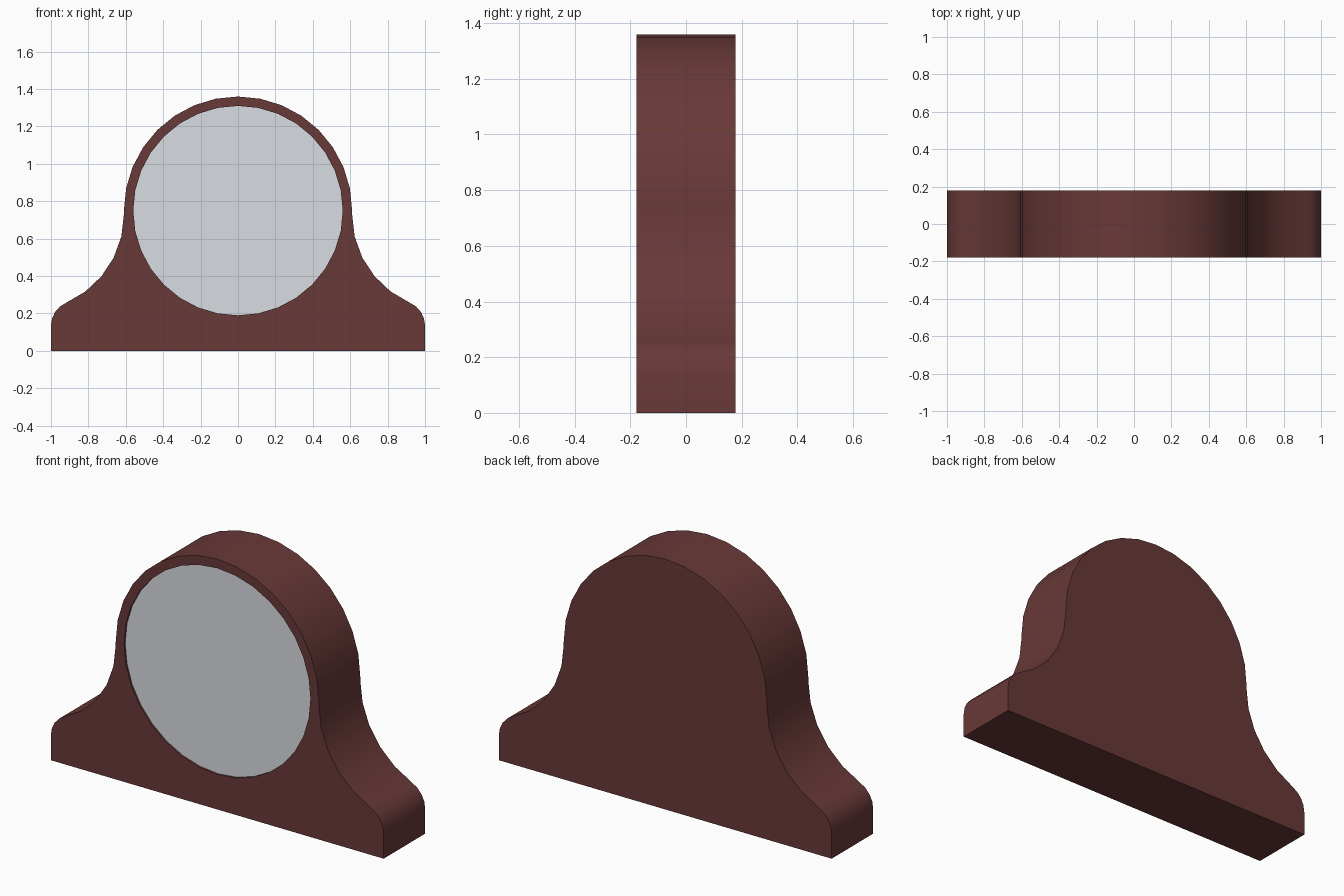
import bpy, bmesh, math
from mathutils import Vector

if "Cube" in bpy.data.objects:
    bpy.data.objects.remove(bpy.data.objects["Cube"])

HALF_DEPTH = 0.178
DIAL_Z = 0.75


def material(name, rgb):
    m = bpy.data.materials.new(name)
    m.diffuse_color = (*rgb, 1)
    m.use_nodes = True
    m.node_tree.nodes["Principled BSDF"].inputs["Base Color"].default_value = m.diffuse_color
    return m


def arc(cx, cz, r, start, end, steps):
    """Points along an arc in the xz plane, angles in degrees from +x."""
    angles = [math.radians(start + (end - start) * i / steps) for i in range(steps + 1)]
    return [(cx + r * math.cos(a), cz + r * math.sin(a)) for a in angles]


def extrude_profile(name, points, y0, y1, mat):
    """Solid made by pushing an xz outline from y0 to y1."""
    bm = bmesh.new()
    face = bm.faces.new([bm.verts.new((x, y0, z)) for x, z in points])
    out = bmesh.ops.extrude_face_region(bm, geom=[face])
    moved = [v for v in out["geom"] if isinstance(v, bmesh.types.BMVert)]
    bmesh.ops.translate(bm, verts=moved, vec=Vector((0, y1 - y0, 0)))
    bmesh.ops.recalc_face_normals(bm, faces=bm.faces)
    mesh = bpy.data.meshes.new(name)
    bm.to_mesh(mesh)
    bm.free()
    mesh.materials.append(mat)
    obj = bpy.data.objects.new(name, mesh)
    bpy.context.collection.objects.link(obj)
    return obj


def shade(obj):
    bpy.ops.object.select_all(action="DESELECT")
    obj.select_set(True)
    bpy.context.view_layer.objects.active = obj
    bpy.ops.object.shade_smooth_by_angle(angle=math.radians(30))


wood = material("dark red wood", (0.138, 0.041, 0.0395))
pale = material("pale grey dial", (0.69, 0.715, 0.75))

# Case outline, right half: round top, concave sweep, rounded foot, base corner
right = arc(0, DIAL_Z, 0.61, 90, 0, 8)
right += arc(1.126, 0.73, 0.516, 180, 246.5, 5)
right += arc(0.867, 0.135, 0.133, 66.5, 0, 4)[1:]
right.append((1, 0))
left = [(-x, z) for x, z in reversed(right[1:])]
case = extrude_profile("clock_case", right + left, -HALF_DEPTH, HALF_DEPTH, wood)

# Shallow round recess in the front of the case
circle = arc(0, DIAL_Z, 0.56, 0, 360, 32)[:-1]
cutter = extrude_profile("dial_recess_cutter", circle, -0.3, -HALF_DEPTH + 0.03, wood)
cutter.hide_render = True
mod = case.modifiers.new("recess", "BOOLEAN")
mod.operation = "DIFFERENCE"
mod.solver = "EXACT"
mod.object = cutter
bpy.context.view_layer.objects.active = case
bpy.ops.object.modifier_apply(modifier=mod.name)
bpy.data.objects.remove(cutter)
shade(case)

# Dial set slightly below the front surface
dial = extrude_profile("clock_dial", circle, -HALF_DEPTH + 0.01, -HALF_DEPTH + 0.03, pale)
shade(dial)
